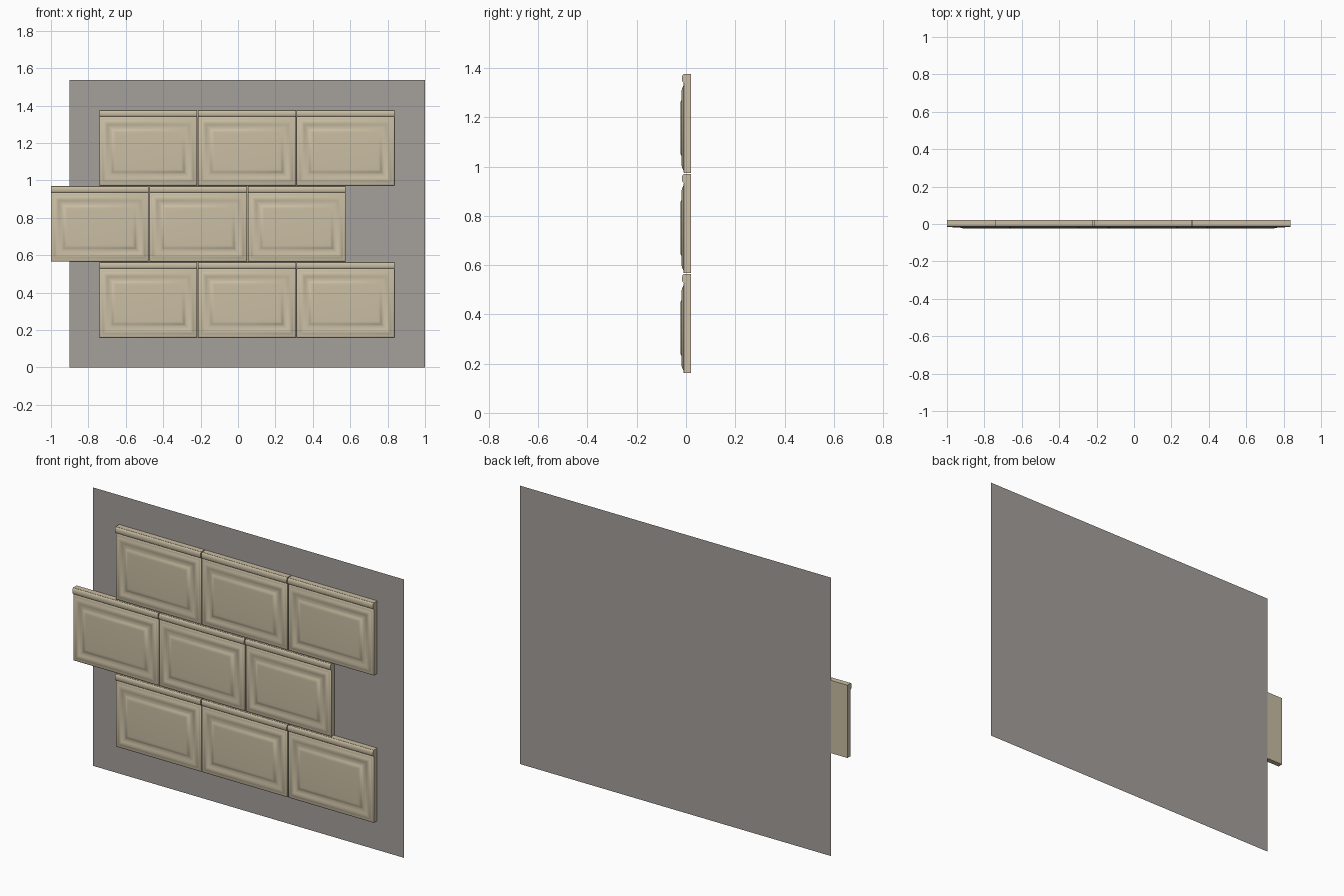
import bpy, bmesh, math

if "Cube" in bpy.data.objects:
    bpy.data.objects.remove(bpy.data.objects["Cube"])

W, H, BODY = 0.522, 0.402, 0.366      # tile width, full height, moulded body height
PITCH_X, PITCH_Z = 0.527, 0.4065
BACK = 0.0205


def material(name, rgb):
    m = bpy.data.materials.new(name)
    m.diffuse_color = (*rgb, 1)
    m.use_nodes = True
    m.node_tree.nodes["Principled BSDF"].inputs["Base Color"].default_value = m.diffuse_color
    return m


cream = material("cream tile", (0.59, 0.515, 0.37))
grey = material("grey wall", (0.375, 0.35, 0.33))


def loft(bm, loops):
    """Join equal-length point loops with quads and cap both ends."""
    rings = [[bm.verts.new(p) for p in loop] for loop in loops]
    for a, b in zip(rings, rings[1:]):
        n = len(a)
        for i in range(n):
            j = (i + 1) % n
            bm.faces.new((a[i], a[j], b[j], b[i]))
    bm.faces.new(rings[0])
    bm.faces.new(rings[-1])


def finish(bm, name, mat):
    bmesh.ops.recalc_face_normals(bm, faces=bm.faces)
    me = bpy.data.meshes.new(name)
    bm.to_mesh(me)
    bm.free()
    me.materials.append(mat)
    return me


def place(me, name, x=0, z=0):
    ob = bpy.data.objects.new(name, me)
    ob.location = (x, 0, z)
    bpy.context.collection.objects.link(ob)
    return ob


# Moulded tile body: nested rectangles given as (inset, depth)
steps = [(0, BACK), (0, -0.008), (0.003, -0.0105), (0.012, -0.011),
         (0.017, -0.0135), (0.023, -0.0165), (0.030, -0.0175),
         (0.037, -0.0165), (0.044, -0.014), (0.052, -0.013),
         (0.062, -0.0135), (0.068, -0.017), (0.074, -0.021),
         (0.080, -0.0225), (0.088, -0.023)]
bm = bmesh.new()
loft(bm, [[(d, y, d), (W - d, y, d), (W - d, y, BODY - d), (d, y, BODY - d)]
          for d, y in steps])
body = finish(bm, "tile_body", cream)

# Rounded strip along the top of each tile
profile = [(BACK, BODY), (-0.010, BODY)]
for i in range(9):
    a = math.pi * i / 8
    profile.append((-0.010 - 0.0065 * math.sin(a),
                    (BODY + H) / 2 - 0.5 * (H - BODY - 0.002) * math.cos(a)))
profile += [(-0.010, H), (BACK, H)]
bm = bmesh.new()
loft(bm, [[(x, y, z) for y, z in profile] for x in (0, W)])
strip = finish(bm, "tile_top_strip", cream)

# Three staggered rows of three tiles
tiles = []
for row, x0 in enumerate((-0.74, -1.0, -0.74)):
    for col in range(3):
        x, z = x0 + col * PITCH_X, 0.161 + row * PITCH_Z
        tag = f"_{row + 1}_{col + 1}"
        tiles.append(place(body, "tile_body" + tag, x, z))
        tiles.append(place(strip, "tile_top_strip" + tag, x, z))

# Smooth mouldings with sharp outer edges
for ob in tiles:
    ob.select_set(True)
bpy.context.view_layer.objects.active = tiles[0]
bpy.ops.object.shade_smooth_by_angle(angle=math.radians(50))

# Flat wall sheet behind the tiles
bm = bmesh.new()
bm.faces.new([bm.verts.new((x, 0.0215, z)) for x, z in
              ((-0.9, 0), (1.0, 0), (1.0, 1.537), (-0.9, 1.537))])
me = bpy.data.meshes.new("wall_sheet")
bm.to_mesh(me)
bm.free()
me.materials.append(grey)
place(me, "wall_sheet")
